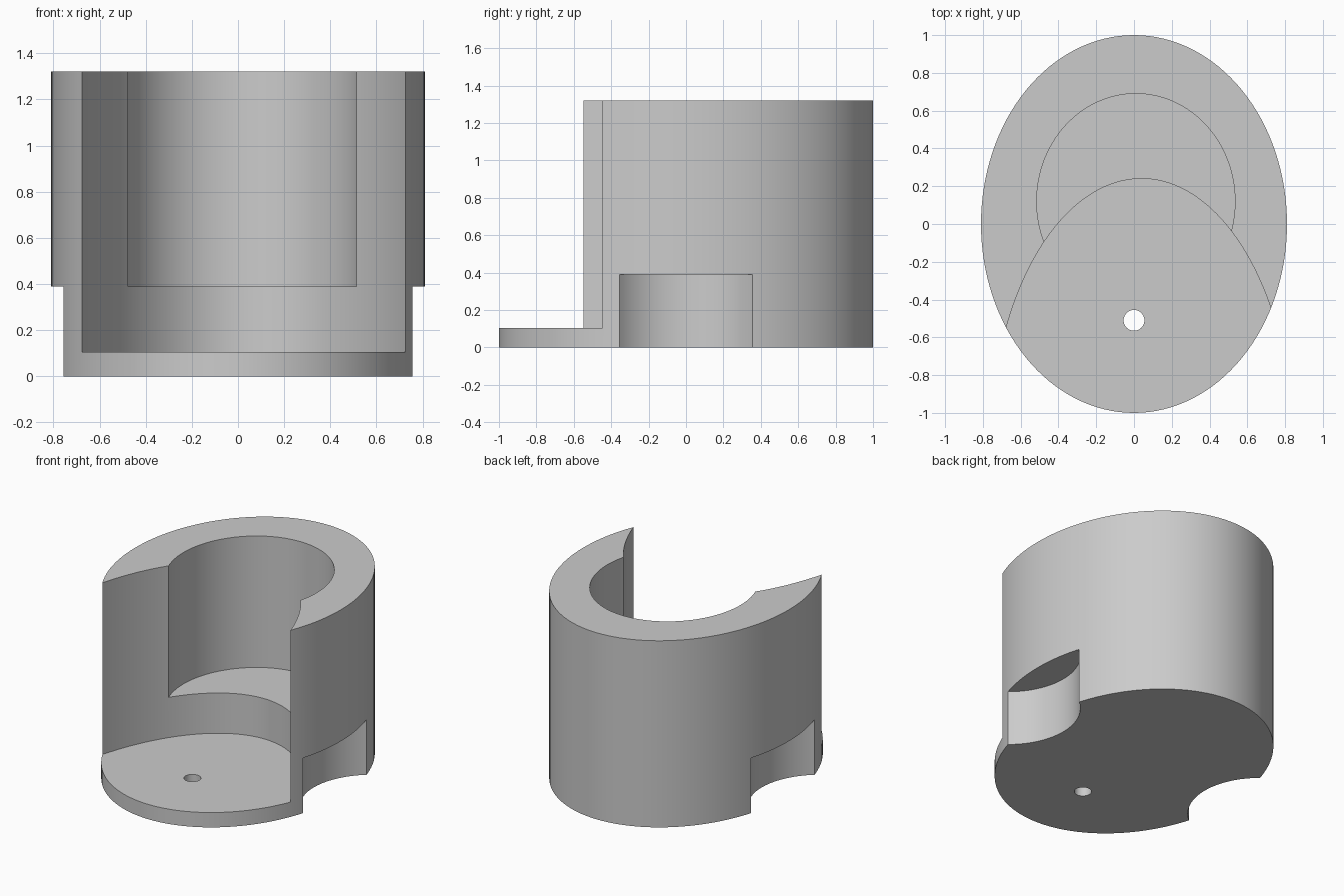
import bpy
import math

cube = bpy.data.objects.get("Cube")
if cube:
    bpy.data.objects.remove(cube, do_unlink=True)

HEIGHT = 1.32
grey = bpy.data.materials.new("light_grey")
grey.use_nodes = True
colour = (0.6, 0.6, 0.6, 1)
grey.diffuse_color = colour
grey.node_tree.nodes["Principled BSDF"].inputs["Base Color"].default_value = colour


def elliptic_cylinder(name, x, y, rx, ry, z0, z1, sides=128):
    """Upright cylinder with an elliptical plan, spanning z0 to z1."""
    bpy.ops.mesh.primitive_cylinder_add(vertices=sides, radius=1, depth=1,
                                        location=(x, y, (z0 + z1) / 2))
    ob = bpy.context.object
    ob.name = name
    ob.scale = (rx, ry, z1 - z0)
    bpy.ops.object.transform_apply(location=True, rotation=False, scale=True)
    ob.data.materials.append(grey)
    return ob


# Oval outer body
body = elliptic_cylinder("holder_body", 0, 0, 0.81, 1, 0, HEIGHT)

# Bore, open front, finger notches on both sides and the drain hole
cutters = [
    elliptic_cylinder("bore_cutter", 0.01, 0.12, 0.525, 0.57, 0.39, 2),
    elliptic_cylinder("front_cutter", 0.04, -1.18, 0.80, 1.42, 0.105, 2, 256),
    elliptic_cylinder("hole_cutter", 0, -0.51, 0.055, 0.055, -1, 1, 48),
]
for side, name in ((-1, "right_notch_cutter"), (1, "left_notch_cutter")):
    cutters.append(elliptic_cylinder(name, side * 1.05, 0, 0.46, 0.46, -1, 0.39))

bpy.ops.object.select_all(action="DESELECT")
bpy.context.view_layer.objects.active = body
body.select_set(True)
for cutter in cutters:
    cut = body.modifiers.new(cutter.name, "BOOLEAN")
    cut.operation = "DIFFERENCE"
    cut.solver = "EXACT"
    cut.object = cutter
    bpy.ops.object.modifier_apply(modifier=cut.name)
    bpy.data.objects.remove(cutter, do_unlink=True)

# Smooth walls with crisp rims
bpy.ops.object.shade_smooth_by_angle(angle=math.radians(30))
